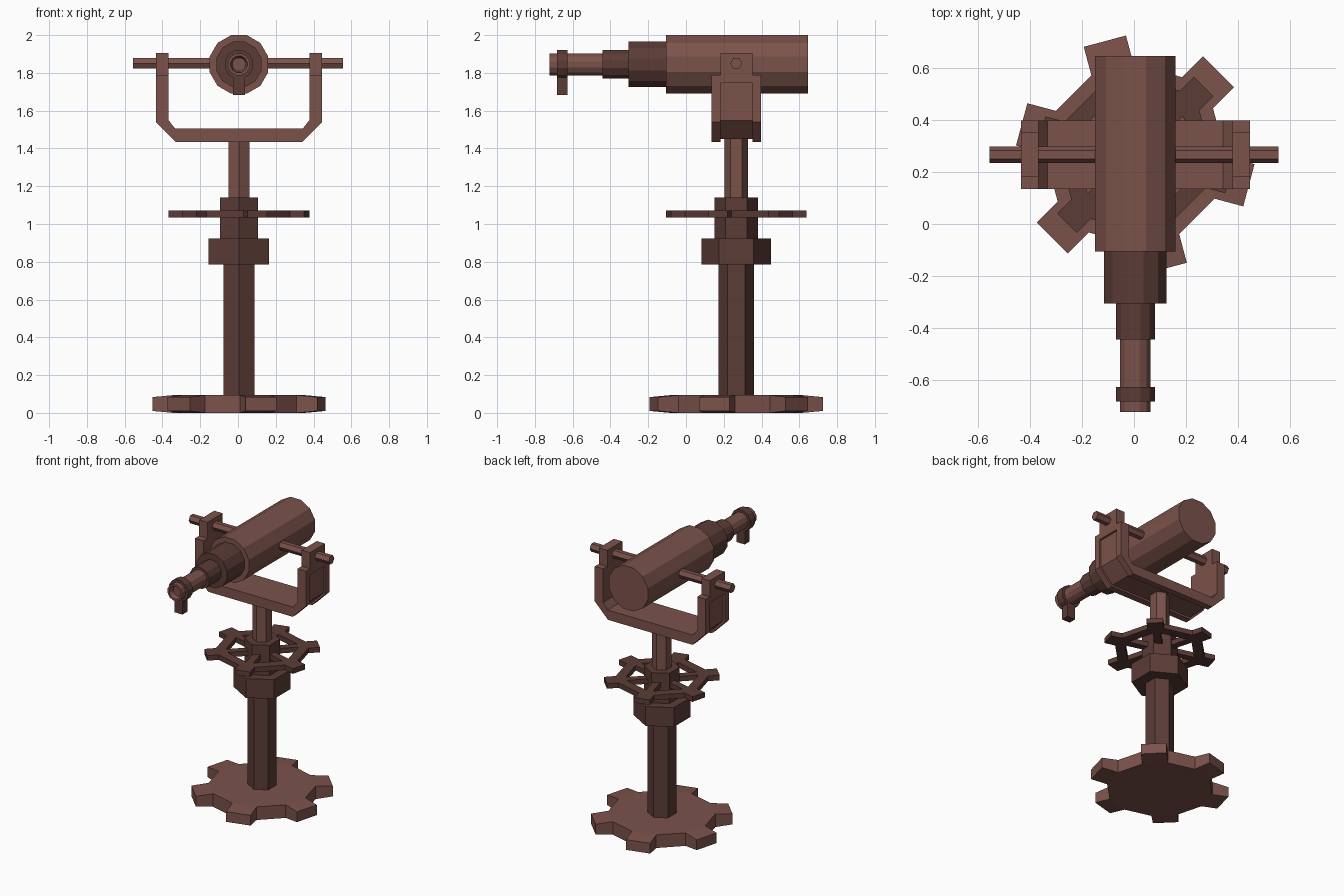
import bpy, bmesh
from math import sin, cos, pi, radians

if "Cube" in bpy.data.objects:
    bpy.data.objects.remove(bpy.data.objects["Cube"])

CX, CY, AXIS_Z = 0.005, 0.266, 1.845


def material(name, rgb):
    m = bpy.data.materials.new(name)
    m.diffuse_color = (*rgb, 1)
    m.use_nodes = True
    m.node_tree.nodes["Principled BSDF"].inputs["Base Color"].default_value = m.diffuse_color
    return m


LIGHT = material("light_brown", (0.2, 0.085, 0.07))
DARK = material("dark_brown", (0.105, 0.045, 0.037))


def finish(name, bm, mat):
    bmesh.ops.remove_doubles(bm, verts=bm.verts, dist=1e-5)
    bmesh.ops.recalc_face_normals(bm, faces=bm.faces)
    me = bpy.data.meshes.new(name)
    bm.to_mesh(me)
    bm.free()
    me.materials.append(mat)
    ob = bpy.data.objects.new(name, me)
    bpy.context.collection.objects.link(ob)
    return ob


def extrude(polys, vec, bm=None):
    """Weld flat polygons into one sheet and extrude it into a solid."""
    part = bmesh.new()
    for p in polys:
        part.faces.new([part.verts.new(c) for c in p])
    bmesh.ops.remove_doubles(part, verts=part.verts, dist=1e-5)
    ext = bmesh.ops.extrude_face_region(part, geom=part.faces[:])
    bmesh.ops.translate(part, vec=vec, verts=[v for v in ext["geom"] if isinstance(v, bmesh.types.BMVert)])
    return part


def lathe(name, profile, sides, centre, axis, mat, phase=0.0):
    """Spin (radius, position) points round the x, y or z axis through centre."""
    bm = bmesh.new()
    rings = []
    for r, h in profile:
        ring = []
        for i in range(sides):
            a = phase + 2 * pi * i / sides
            u, v = r * cos(a), r * sin(a)
            co = {"x": (h, u, v), "y": (u, h, v), "z": (u, v, h)}[axis]
            ring.append(bm.verts.new([c + d for c, d in zip(co, centre)]))
        rings.append(ring)
    for a, b in zip(rings, rings[1:]):
        for i in range(sides):
            j = (i + 1) % sides
            bm.faces.new((a[i], a[j], b[j], b[i]))
    bm.faces.new(rings[0])
    bm.faces.new(rings[-1])
    return finish(name, bm, mat)


def polar(angle, r, t, z):
    """Point at distance r along a spoke direction and t sideways from it."""
    return (CX + r * cos(angle) - t * sin(angle), CY + r * sin(angle) + t * cos(angle), z)


SPOKES = [radians(45 + 60 * k) for k in range(6)]

# Toothed base, thinning slightly toward the tooth tips
root, tip, half = 0.338, 0.452, 0.084
polys = [[polar(a, root, s * half, 0) for a in SPOKES for s in (-1, 1)]]
for a in SPOKES:
    polys.append([polar(a, r, t, 0) for r, t in
                  ((root, -half), (tip, -half), (tip, half), (root, half))])
bm = extrude(polys, (0, 0, 0.094))
for v in bm.verts:
    if (v.co.x - CX) ** 2 + (v.co.y - CY) ** 2 > 0.42 ** 2:
        v.co.z = 0.047 + (v.co.z - 0.047) * 0.78
finish("base", bm, LIGHT)

# Pedestal: stacked hexagonal sections
for name, r, z0, z1, mat in (("column", 0.094, 0.08, 0.80, DARK),
                             ("collar", 0.185, 0.785, 0.923, DARK),
                             ("wheel_hub", 0.116, 0.92, 1.14, DARK),
                             ("upper_post", 0.063, 1.13, 1.45, LIGHT)):
    lathe(name, [(r, z0), (r, z1)], 6, (CX, CY, 0), "z", mat, pi / 6)

# Handwheel: lugs, rim bars and spokes laid out as one sheet
z = 1.035
hub, inner, rim, lug = 0.07, 0.235, 0.295, 0.372
wi, wo = 0.025, 0.053
polys = []
for k, a in enumerate(SPOKES):
    b = SPOKES[(k + 1) % 6]
    quads = (((hub, -wi), (inner, -wi), (inner, wi), (hub, wi)),
             ((inner, -wi), (rim, -wo), (rim, wo), (inner, wi)),
             ((rim, -wo), (lug, -wo), (lug, wo), (rim, wo)))
    polys += [[polar(a, r, t, z) for r, t in q] for q in quads]
    polys.append([polar(a, inner, wi, z), polar(a, rim, wo, z),
                  polar(b, rim, -wo, z), polar(b, inner, -wi, z)])
finish("handwheel", extrude(polys, (0, 0, 0.036)), DARK)


# Fork: two full side rails, a recessed web between them, and two bearing tabs
def fork_section(name, inset, top, y0, y1):
    right = [(0.10, 1.435 + inset), (0.335 - inset / 2, 1.435 + inset),
             (0.44 - inset, 1.54 + inset / 2), (0.44 - inset, top)]
    back = [(0.373, top), (0.373, 1.55), (0.338, 1.505), (0.10, 1.505)]
    half_u = right + back
    outline = ([(-x, h) for x, h in reversed(right)] + right + back
               + [(-x, h) for x, h in reversed(back)])
    poly = [(CX + x, y0, h) for x, h in outline]
    finish(name, extrude([poly], (0, y1 - y0, 0)), LIGHT)


fork_section("fork_front_rail", 0, 1.79, 0.135, 0.182)
fork_section("fork_back_rail", 0, 1.79, 0.352, 0.398)
fork_section("fork_web", 0.014, 1.75, 0.182, 0.352)
for side, s in (("left", -1), ("right", 1)):
    poly = [(CX + s * x, 0.182, h) for x, h in
            ((0.373, 1.747), (0.44, 1.747), (0.44, 1.905), (0.373, 1.905))]
    finish(side + "_bearing_tab", extrude([poly], (0, 0.17, 0)), LIGHT)

# Pivot rod
lathe("pivot_rod", [(0.032, -0.555), (0.032, 0.555)], 6, (0, CY, 1.85), "x", LIGHT)

# Telescope tubes, each overlapping the next
k = 1 / cos(pi / 12)
for name, profile, mat in (
        ("main_tube", [(0.155, -0.105), (0.155, 0.645)], LIGHT),
        ("middle_sleeve", [(0.12, -0.305), (0.12, -0.09)], DARK),
        ("front_sleeve", [(0.075, -0.443), (0.075, -0.29)], DARK),
        ("eyepiece", [(0.035, -0.69), (0.044, -0.722), (0.058, -0.722), (0.058, -0.43)], LIGHT),
        ("focus_ring", [(0.075, -0.682), (0.075, -0.627)], DARK)):
    lathe(name, [(r * k, y) for r, y in profile], 12, (CX, 0, AXIS_Z), "y", mat, pi / 12)

# Focus tab hanging under the ring
poly = [(CX + x, -0.682, h) for x, h in
        ((-0.032, 1.682), (0.032, 1.682), (0.032, 1.785), (-0.032, 1.785))]
finish("focus_tab", extrude([poly], (0, 0.055, 0)), DARK)
